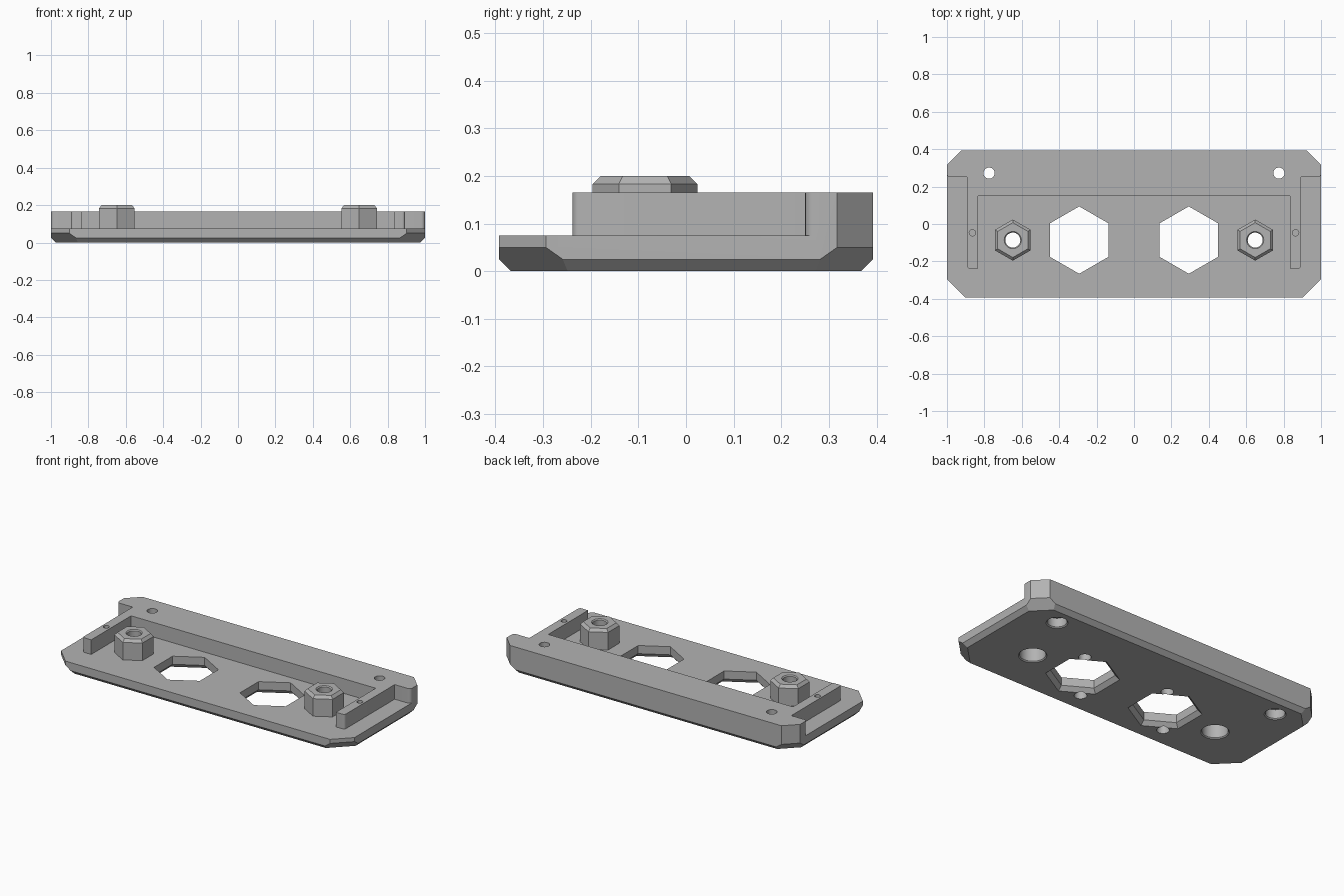
import bpy, bmesh, math
from mathutils import Vector

if "Cube" in bpy.data.objects:
    bpy.data.objects.remove(bpy.data.objects["Cube"])

grey = bpy.data.materials.new("plain_grey")
grey.diffuse_color = (0.45, 0.45, 0.45, 1)
grey.use_nodes = True
grey.node_tree.nodes["Principled BSDF"].inputs["Base Color"].default_value = grey.diffuse_color

TOP, FLOOR = 0.165, 0.075
HALF_X, HALF_Y = 1.0, 0.392


def make_object(name, bm):
    bmesh.ops.recalc_face_normals(bm, faces=bm.faces)
    mesh = bpy.data.meshes.new(name)
    bm.to_mesh(mesh)
    bm.free()
    mesh.materials.append(grey)
    ob = bpy.data.objects.new(name, mesh)
    bpy.context.collection.objects.link(ob)
    return ob


def prism(name, points, z0, z1):
    """Extrude a flat outline between two heights."""
    bm = bmesh.new()
    face = bm.faces.new([bm.verts.new((x, y, z0)) for x, y in points])
    ext = bmesh.ops.extrude_face_region(bm, geom=[face])
    verts = [v for v in ext["geom"] if isinstance(v, bmesh.types.BMVert)]
    bmesh.ops.translate(bm, verts=verts, vec=(0, 0, z1 - z0))
    return make_object(name, bm)


def turned(name, x, y, rings, sides=32, start=0.0):
    """Stack of (radius, height) rings closed at both ends."""
    bm = bmesh.new()
    loops = []
    for r, z in rings:
        angles = [start + 2 * math.pi * i / sides for i in range(sides)]
        loops.append([bm.verts.new((x + r * math.cos(a), y + r * math.sin(a), z)) for a in angles])
    for low, high in zip(loops, loops[1:]):
        for i in range(sides):
            j = (i + 1) % sides
            bm.faces.new((low[i], low[j], high[j], high[i]))
    bm.faces.new(loops[0][::-1])
    bm.faces.new(loops[-1])
    return make_object(name, bm)


def combine(body, tool, operation):
    mod = body.modifiers.new(operation.lower(), 'BOOLEAN')
    mod.operation, mod.solver, mod.object = operation, 'EXACT', tool
    bpy.context.view_layer.objects.active = body
    bpy.ops.object.modifier_apply(modifier=mod.name)
    bpy.data.objects.remove(tool, do_unlink=True)


def arc(cx, cy, r, a0, a1, n=5):
    return [(cx + r * math.cos(math.radians(a0 + (a1 - a0) * i / n)),
             cy + r * math.sin(math.radians(a0 + (a1 - a0) * i / n))) for i in range(n + 1)]


# Base block, trimmed by planes for the cut corners and the bevelled underside
bm = bmesh.new()
bmesh.ops.create_cube(bm, size=1)
for v in bm.verts:
    v.co = Vector((v.co.x * 2 * HALF_X, v.co.y * 2 * HALF_Y, (v.co.z + 0.5) * TOP))


def trim(point, normal):
    geom = bm.verts[:] + bm.edges[:] + bm.faces[:]
    bmesh.ops.bisect_plane(bm, geom=geom, plane_co=point, plane_no=normal, clear_outer=True)
    rim = [e for e in bm.edges if e.is_boundary]
    bmesh.ops.holes_fill(bm, edges=rim, sides=0)


for sx in (-1, 1):
    for sy, cut in ((-1, 0.098), (1, 0.075)):
        corner = Vector((sx * HALF_X, sy * (HALF_Y - cut), 0.05))
        out = Vector((sx, sy, 0)).normalized()
        trim(corner, out)
        trim(corner, out + Vector((0, 0, -1)))
for s in (-1, 1):
    trim((s * HALF_X, 0, 0.025), (s, 0, -1))
    trim((0, s * HALF_Y, 0.025), (0, s, -1))
body = make_object("mounting_plate", bm)

# Clear the front area, leaving the rear bar and the two side arms raised
half = [(0.834, 0.15), (0.834, -0.238)]
half += arc(0.878, -0.223, 0.015, -90, 0)
half += [(0.893, 0.25)]
half += arc(0.98, 0.27, 0.02, -90, 0)
half += [(1.2, 0.27), (1.2, -0.6)]
outline = half + [(-x, y) for x, y in reversed(half)]
combine(body, prism("front_clearance", outline, FLOOR, 0.4), 'DIFFERENCE')

for s in (-1, 1):
    # Hexagonal boss with a stepped bore
    bx, by = s * 0.648, -0.086
    boss = turned("boss", bx, by, [(0.11, 0.05), (0.11, 0.183), (0.093, 0.2)], 6, math.pi / 6)
    combine(body, boss, 'UNION')
    combine(body, turned("boss_bore", bx, by,
            [(0.078, -0.1), (0.078, 0.0), (0.072, 0.006), (0.072, 0.14), (0.04, 0.14),
             (0.04, 0.194), (0.046, 0.2), (0.046, 0.3)]), 'DIFFERENCE')

    # Hexagonal window, flared at the underside
    hx, hy = s * 0.293, -0.086
    combine(body, turned("window", hx, hy,
            [(0.225, -0.02), (0.18, 0.025), (0.18, 0.3)], 6, math.pi / 6), 'DIFFERENCE')

    # Blind holes beside each window
    for d in (-1, 1):
        combine(body, turned("blind_hole", hx + d * 0.125, hy + d * 0.167,
                [(0.035, -0.1), (0.035, 0.05)], 24), 'DIFFERENCE')

    # Counterbored screw holes in the rear bar
    combine(body, turned("screw_hole", s * 0.775, 0.272,
            [(0.06, -0.1), (0.06, 0.0), (0.054, 0.006), (0.054, 0.06), (0.03, 0.06), (0.03, 0.3)]),
            'DIFFERENCE')

    # Small pin holes on the arms
    combine(body, turned("pin_hole", s * 0.864, -0.047,
            [(0.017, 0.08), (0.017, 0.3)], 16), 'DIFFERENCE')

bpy.ops.object.select_all(action='DESELECT')
body.select_set(True)
bpy.context.view_layer.objects.active = body
bpy.ops.object.shade_smooth_by_angle(angle=math.radians(25))
